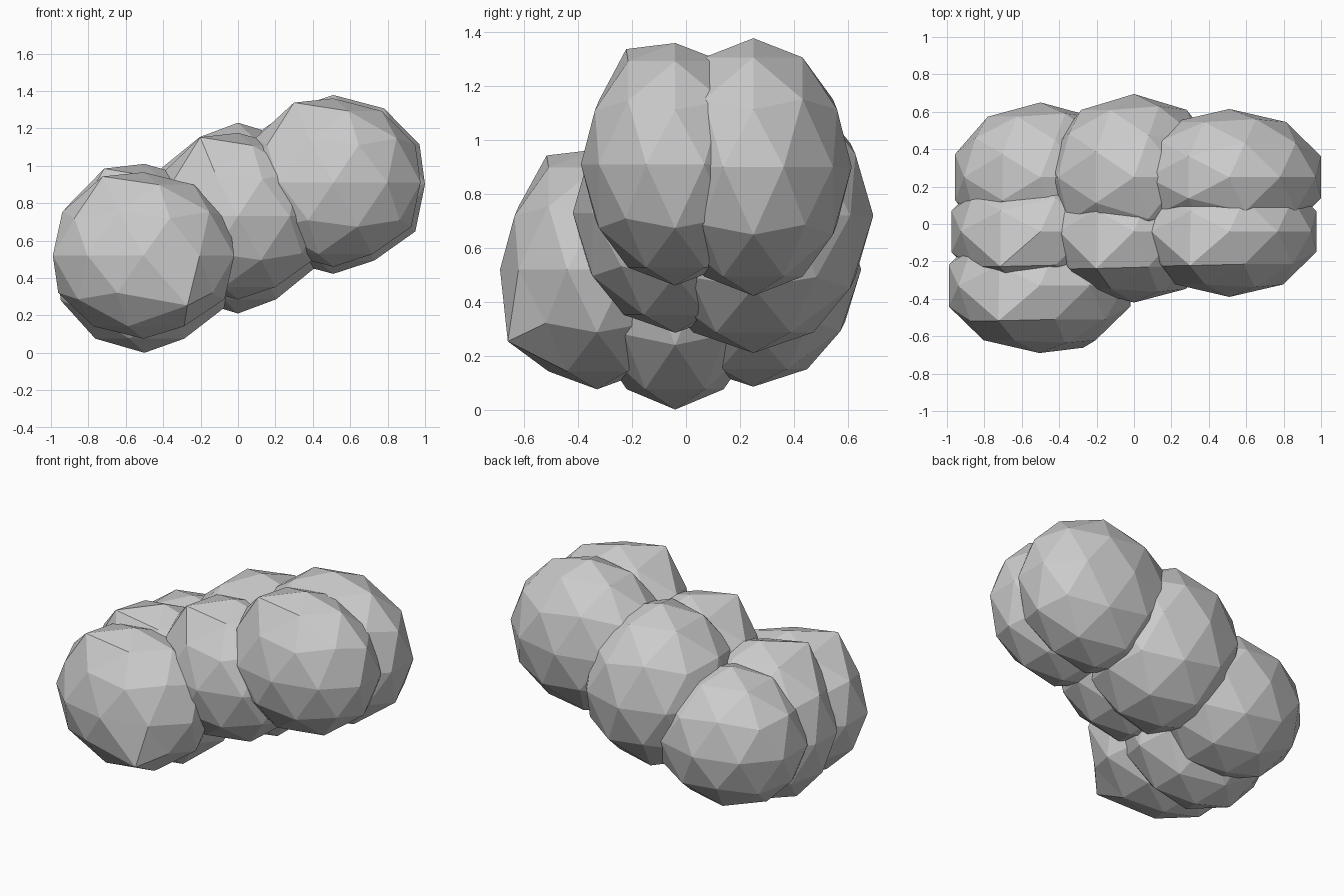
import bpy
from mathutils import Vector

if "Cube" in bpy.data.objects:
    bpy.data.objects.remove(bpy.data.objects["Cube"])

# Local vertex pulls that make some lumps uneven (unit-sphere space: from, to)
TOP_PULL = (Vector((-.43, -.31, .85)), Vector((-.43, -.52, .95)))
LOW_PULL = (Vector((.26, -.81, -.53)), Vector((.46, -.92, -.60)))


def lump(name, centre, radii, pulls=()):
    bpy.ops.mesh.primitive_ico_sphere_add(subdivisions=2, radius=1)
    ob = bpy.context.object
    ob.name = name
    verts = ob.data.vertices
    for src, dst in pulls:
        v = min(verts, key=lambda q: (q.co - src).length)
        v.co = dst
    for v in verts:
        v.co = [v.co[i] * radii[i] for i in range(3)]
    ob.location = centre
    return ob


# Front row: a single low lump
lump("front_low_lump", (-.505, -.33, .52), (.51, .36, .445), (TOP_PULL, LOW_PULL))

# Middle row: three lumps rising to the right
lump("middle_low_lump", (-.5, -.04, .505), (.50, .36, .505), (TOP_PULL,))
lump("middle_centre_lump", (0, -.04, .73), (.47, .38, .445), (TOP_PULL,))
lump("middle_high_lump", (.51, -.04, .91), (.49, .35, .45), (TOP_PULL,))

# Back row: three lumps rising to the right
lump("back_low_lump", (-.5, .25, .52), (.48, .40, .435))
lump("back_centre_lump", (0, .25, .72), (.48, .445, .51))
lump("back_high_lump", (.51, .25, .90), (.515, .365, .478))
